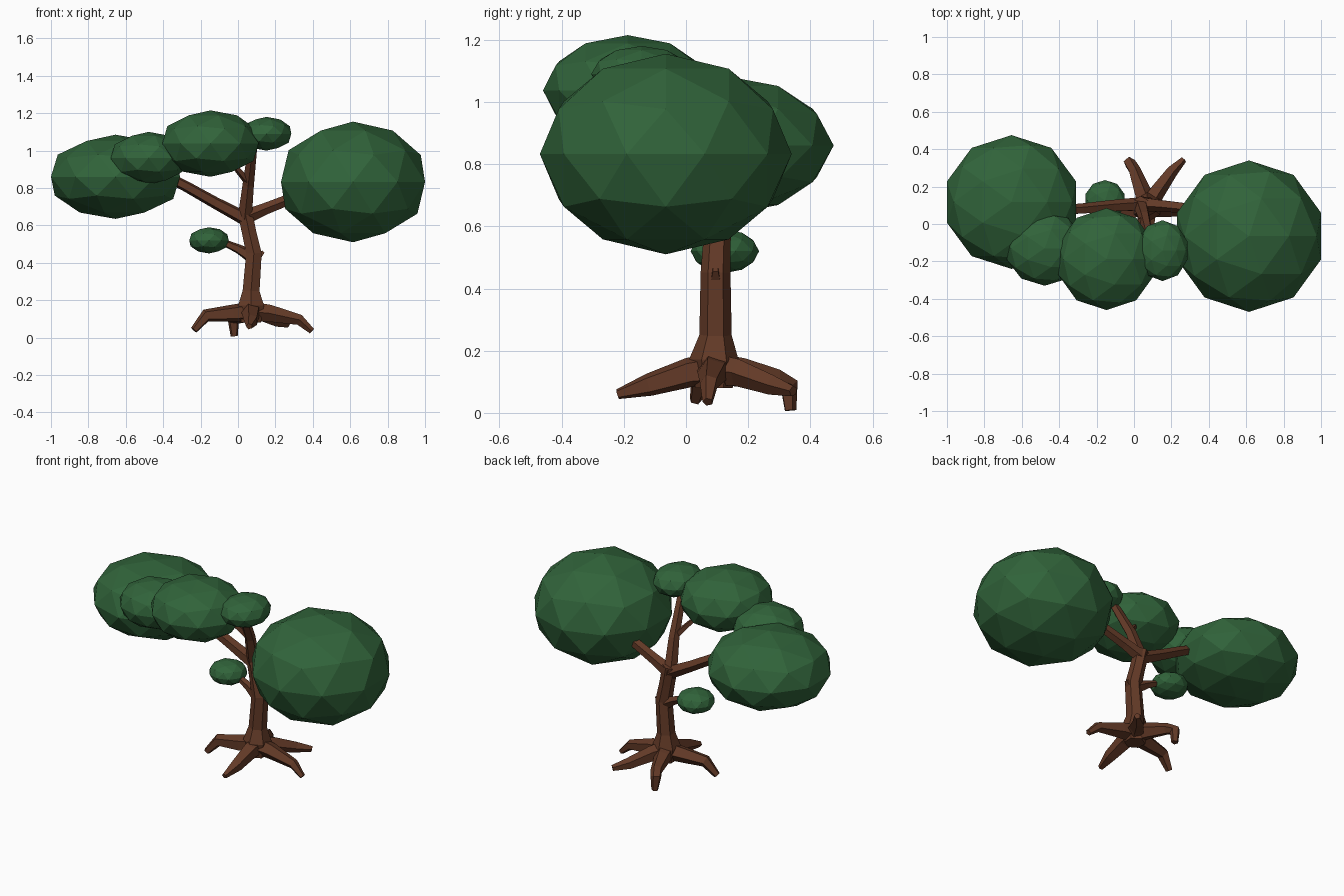
import bpy, math
from mathutils import Vector


def material(name, rgb):
    m = bpy.data.materials.new(name)
    m.diffuse_color = (*rgb, 1)
    return m


GREEN = material("leaf green", (0.03, 0.125, 0.042))
BROWN = material("bark brown", (0.125, 0.042, 0.02))


def limb(name, path, sides=6):
    """Faceted tapering tube through (x, y, z, radius) points, capped at both ends."""
    pts = [Vector(p[:3]) for p in path]
    verts, faces = [], []
    n = len(pts)
    quat, old = None, None
    for i, p in enumerate(pts):
        t = (pts[min(i + 1, n - 1)] - pts[max(i - 1, 0)]).normalized()
        quat = t.to_track_quat('Z', 'Y') if quat is None else old.rotation_difference(t) @ quat
        old = t
        for k in range(sides):
            a = 2 * math.pi * (k + 0.5) / sides
            verts.append(p + quat @ Vector((math.cos(a), math.sin(a), 0)) * path[i][3])
    for i in range(n - 1):
        for k in range(sides):
            a, b = i * sides + k, i * sides + (k + 1) % sides
            faces.append((a, b, b + sides, a + sides))
    faces.append(tuple(reversed(range(sides))))
    faces.append(tuple(range((n - 1) * sides, n * sides)))
    me = bpy.data.meshes.new(name)
    me.from_pydata(verts, [], faces)
    me.materials.append(BROWN)
    bpy.context.collection.objects.link(bpy.data.objects.new(name, me))


def foliage(name, xr, yr, zr):
    """Faceted icosphere fitted to the given x, y and z ranges."""
    bpy.ops.mesh.primitive_ico_sphere_add(subdivisions=2, radius=1)
    ob = bpy.context.object
    ob.name = name
    vs = ob.data.vertices
    for axis, (lo, hi) in enumerate((xr, yr, zr)):
        m = max(abs(v.co[axis]) for v in vs)
        for v in vs:
            v.co[axis] = (lo + hi) / 2 + v.co[axis] / m * (hi - lo) / 2
    ob.data.materials.append(GREEN)


# Leaf clumps
foliage("foliage_right", (0.23, 1.0), (-0.47, 0.34), (0.51, 1.155))
foliage("foliage_left", (-1.0, -0.31), (-0.24, 0.475), (0.635, 1.085))
foliage("foliage_left_small", (-0.68, -0.275), (-0.33, 0.07), (0.82, 1.10))
foliage("foliage_top", (-0.405, 0.11), (-0.46, 0.085), (0.86, 1.215))
foliage("foliage_top_small", (0.02, 0.285), (-0.305, 0.02), (1.0, 1.18))
foliage("foliage_low", (-0.26, -0.05), (0.015, 0.235), (0.45, 0.59))

# Trunk, flared at the base
limb("trunk", [(0.07, 0.09, 0.08, 0.06), (0.07, 0.09, 0.17, 0.08), (0.07, 0.095, 0.25, 0.052),
               (0.085, 0.095, 0.45, 0.048), (0.06, 0.10, 0.56, 0.044), (0.035, 0.105, 0.68, 0.045)])

# Branches
limb("branch_left", [(0.05, 0.105, 0.63, 0.04), (-0.12, 0.095, 0.72, 0.033),
                     (-0.28, 0.08, 0.81, 0.03), (-0.36, 0.075, 0.85, 0.028)], 5)
limb("branch_right", [(0.03, 0.11, 0.64, 0.042), (0.15, 0.10, 0.69, 0.033),
                      (0.29, 0.085, 0.745, 0.03)], 5)
limb("branch_top", [(0.035, 0.105, 0.63, 0.04), (0.055, 0.04, 0.82, 0.032),
                    (0.08, -0.07, 1.03, 0.025)], 5)
limb("twig_top", [(0.055, 0.03, 0.83, 0.022), (-0.03, -0.03, 0.93, 0.014)], 4)
limb("twig_low", [(0.06, 0.10, 0.44, 0.035), (0.0, 0.11, 0.475, 0.026),
                  (-0.08, 0.12, 0.51, 0.018)], 5)
limb("bark_knob", [(0.09, 0.095, 0.41, 0.03), (0.135, 0.095, 0.46, 0.012)], 4)

# Roots: start in the trunk, arch outwards and taper to the ground
ROOTS = {
    "root_left": [(-0.03, 0.07, 0.13, 0.048), (-0.17, 0.05, 0.118, 0.036), (-0.235, 0.03, 0.04, 0.02)],
    "root_right": [(0.17, 0.085, 0.13, 0.048), (0.33, 0.075, 0.095, 0.03), (0.395, 0.07, 0.035, 0.017)],
    "root_front": [(0.07, 0.01, 0.13, 0.05), (0.07, -0.12, 0.09, 0.038), (0.06, -0.22, 0.06, 0.017)],
    "root_back_left": [(0.04, 0.18, 0.13, 0.048), (0.0, 0.29, 0.108, 0.034),
                       (-0.025, 0.33, 0.09, 0.032), (-0.02, 0.335, 0.008, 0.02)],
    "root_back_right": [(0.12, 0.17, 0.13, 0.046), (0.20, 0.28, 0.09, 0.034), (0.265, 0.345, 0.07, 0.018)],
}
for name, pts in ROOTS.items():
    limb(name, [(0.07, 0.09, 0.14, 0.055)] + pts, 5)
